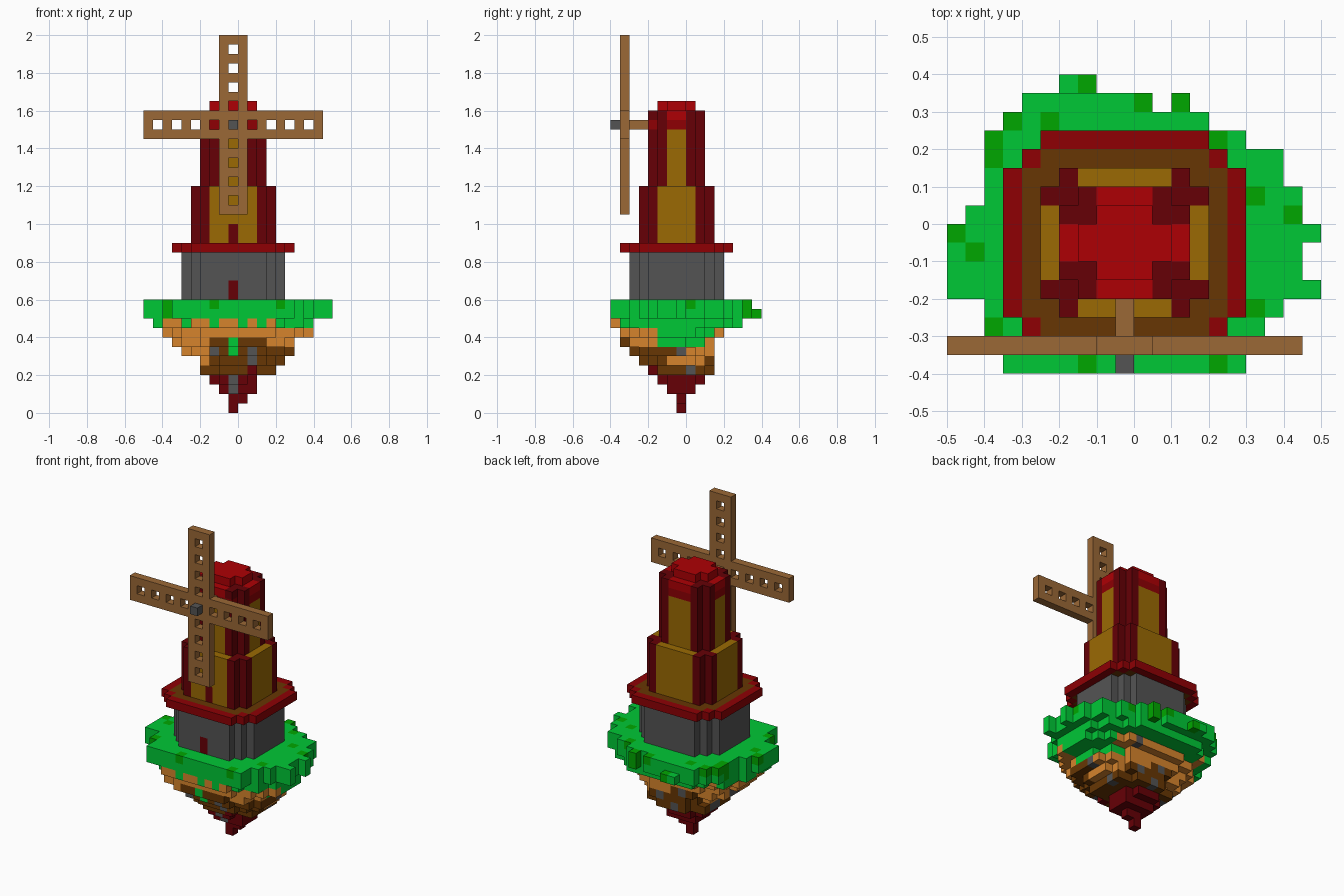
import bpy
import bmesh
import random

old = bpy.data.objects.get("Cube")
if old:
    bpy.data.objects.remove(old)

random.seed(4)
U = 0.05  # edge length of one block


def linear(c):
    c /= 255
    return c / 12.92 if c <= 0.04045 else ((c + 0.055) / 1.055) ** 2.4


PALETTE = {
    "grass": (0, 200, 54), "dark_grass": (0, 167, 0), "clay": (214, 132, 44),
    "soil": (103, 54, 3), "stone": (84, 84, 84), "sail_wood": (155, 104, 54),
    "ochre": (155, 106, 3), "roof_red": (174, 0, 5), "rim_red": (142, 0, 4),
    "dark_red": (102, 0, 6),
}
MATS = {}
for name, rgb in PALETTE.items():
    m = bpy.data.materials.new(name)
    m.use_nodes = True
    col = tuple(linear(c) for c in rgb) + (1.0,)
    m.diffuse_color = col
    bsdf = m.node_tree.nodes["Principled BSDF"]
    bsdf.inputs["Base Color"].default_value = col
    bsdf.inputs["Roughness"].default_value = 0.9
    MATS[name] = m


def fill(cells, x, y, z, colour):
    """Fill a block range (end exclusive); later fills overwrite earlier ones."""
    for i in range(*x):
        for j in range(*y):
            for k in range(*z):
                cells[i, j, k] = colour


def stepped(cells, spans, z, colour):
    """Fill a stepped outline made of overlapping rectangles."""
    for x, y in spans:
        fill(cells, x, y, z, colour)


# Corner offsets of the six sides of a block, wound outwards
SIDES = {
    (1, 0, 0): ((1, 0, 0), (1, 1, 0), (1, 1, 1), (1, 0, 1)),
    (-1, 0, 0): ((0, 0, 0), (0, 0, 1), (0, 1, 1), (0, 1, 0)),
    (0, 1, 0): ((0, 1, 0), (0, 1, 1), (1, 1, 1), (1, 1, 0)),
    (0, -1, 0): ((0, 0, 0), (1, 0, 0), (1, 0, 1), (0, 0, 1)),
    (0, 0, 1): ((0, 0, 1), (1, 0, 1), (1, 1, 1), (0, 1, 1)),
    (0, 0, -1): ((0, 0, 0), (0, 1, 0), (1, 1, 0), (1, 0, 0)),
}


def build(name, cells):
    """Make one object from the exposed sides of the blocks."""
    me = bpy.data.meshes.new(name)
    slots = sorted(set(cells.values()))
    for s in slots:
        me.materials.append(MATS[s])
    bm = bmesh.new()
    verts = {}
    for (i, j, k), colour in cells.items():
        for (dx, dy, dz), corners in SIDES.items():
            if (i + dx, j + dy, k + dz) in cells:
                continue
            loop = []
            for a, b, c in corners:
                key = (i + a, j + b, k + c)
                if key not in verts:
                    verts[key] = bm.verts.new([v * U for v in key])
                loop.append(verts[key])
            bm.faces.new(loop).material_index = slots.index(colour)
    bm.to_mesh(me)
    bm.free()
    ob = bpy.data.objects.new(name, me)
    bpy.context.collection.objects.link(ob)


# Grass: one x span per row, from front to back
ROWS = [(-7, 6), (-7, 6), (-8, 7), (-8, 8), (-10, 10), (-10, 9), (-10, 9), (-10, 10),
        (-9, 9), (-8, 9), (-8, 8), (-8, 8), (-8, 6), (-7, 4), (-6, 1)]
grass = {}
for row, span in enumerate(ROWS):
    fill(grass, span, (row - 8, row - 7), (10, 12), "grass")
fill(grass, (-4, -2), (7, 8), (10, 11), "grass")
fill(grass, (2, 3), (6, 7), (10, 12), "grass")
# Darker tufts in the top layer, a few reaching down the rim
TUFTS = [(0, 6), (2, 6), (-7, 5), (-5, 5), (4, 4), (-8, 3), (-8, 4), (6, 1),
         (8, 0), (-9, -2), (-10, -1), (-8, -6), (-3, -8), (4, -8), (6, -5)]
for i, j in TUFTS:
    grass[i, j, 11] = "dark_grass"
for i, j in ((-3, 7), (2, 6), (-8, -6), (-8, 3)):
    grass[i, j, 10] = "dark_grass"
build("grass_top", grass)


# Earth: shrinking rounded layers (layer, x span, y span)
LAYERS = [(9, (-9, 8), (-8, 6)), (8, (-8, 8), (-7, 4)), (7, (-7, 6), (-7, 3)),
          (6, (-6, 6), (-6, 3)), (5, (-4, 5), (-5, 3)), (4, (-4, 4), (-4, 3)),
          (3, (-3, 2), (-3, 2)), (2, (-2, 2), (-2, 1)), (1, (-1, 1), (-1, 0)),
          (0, (-1, 0), (-1, 0))]


def earth_colour(i, j, k):
    r = random.random()
    if k <= 3:
        return "dark_red"
    if k == 9:
        return "grass" if i >= 4 or j >= 4 or r < 0.35 else "clay"
    if k == 8:
        return "grass" if i >= 5 and j >= -3 else "clay"
    if k == 7:
        if i >= 3 and -3 <= j < 2:
            return "grass"
        return "soil" if -3 <= i < 3 and j < -4 else "clay"
    if r > 0.93:
        return "stone"
    if k == 6:
        return "clay" if (i >= 0 and j >= 0) or i <= -4 else "soil"
    if k == 5:
        return "clay" if (i >= 3 and -2 <= j < 2) or i == -4 else "soil"
    return "soil"


earth = {}
for k, (x0, x1), (y0, y1) in LAYERS:
    for i in range(x0, x1):
        for j in range(y0, y1):
            u = (2 * i + 1 - x0 - x1) / (x1 - x0)
            v = (2 * j + 1 - y0 - y1) / (y1 - y0)
            if u * u + v * v <= 1.1 and (i, j, 10) in grass:
                earth[i, j, k] = earth_colour(i, j, k)
# Hanging grass and loose stones
fill(earth, (-1, 0), (-7, -6), (7, 8), "grass")
fill(earth, (-1, 0), (-6, -5), (6, 7), "grass")
for i, j, k in ((-6, -2, 6), (-6, -1, 6), (-3, -5, 6), (1, -6, 6), (1, -5, 5), (5, -1, 6),
                (-1, -3, 3), (-1, -2, 2), (2, 3, 8), (3, 0, 4), (1, -4, 4)):
    earth[i, j, k] = "stone"
earth[1, -4, 4] = "dark_red"
build("earth", earth)

# Stone base with its door
base = {}
stepped(base, [((-6, 5), (-4, 2)), ((-5, 4), (-5, 3)), ((-4, 3), (-6, 4))], (12, 17), "stone")
fill(base, (-1, 0), (-6, -5), (12, 14), "dark_red")
build("stone_base", base)

# Balcony: red rim around a brown floor
balcony = {}
stepped(balcony, [((-7, 6), (-5, 3)), ((-6, 5), (-6, 4)), ((-5, 4), (-7, 5))], (17, 18), "rim_red")
stepped(balcony, [((-6, 5), (-5, 3)), ((-5, 4), (-6, 4))], (17, 18), "soil")
build("balcony", balcony)

# Lower tower: dark corner posts, ochre walls, door
lower = {}
stepped(lower, [((-5, 4), (-4, 2)), ((-4, 3), (-5, 3))], (18, 24), "dark_red")
stepped(lower, [((-3, 2), (-5, 3)), ((-5, 4), (-3, 1))], (18, 24), "ochre")
fill(lower, (-1, 0), (-5, -4), (18, 20), "dark_red")
build("lower_tower", lower)

# Upper tower: posts, walls and a two-tone red band
upper = {}
stepped(upper, [((-4, 3), (-3, 1)), ((-3, 2), (-4, 2))], (24, 32), "dark_red")
cross = [((-2, 1), (-4, 2)), ((-4, 3), (-2, 0))]
stepped(upper, cross, (24, 30), "ochre")
stepped(upper, cross, (30, 31), "rim_red")
stepped(upper, cross, (31, 32), "roof_red")
fill(upper, (-3, 2), (-4, -3), (30, 31), "rim_red")
build("upper_tower", upper)

# Roof cap
roof = {}
stepped(roof, [((-2, 1), (-3, 1)), ((-3, 2), (-2, 0))], (32, 33), "roof_red")
build("roof_cap", roof)

# Sails: two crossed beams with square holes
sails = {}
fill(sails, (-2, 1), (-7, -6), (21, 40), "sail_wood")
fill(sails, (-10, 9), (-7, -6), (29, 32), "sail_wood")
for n in range(2, 10, 2):
    for hole in ((-1 - n, -7, 30), (-1 + n, -7, 30), (-1, -7, 30 - n), (-1, -7, 30 + n)):
        sails.pop(hole, None)
build("sails", sails)

# Axle and hub
axle = {}
fill(axle, (-1, 0), (-6, -4), (30, 31), "sail_wood")
build("axle", axle)
hub = {}
fill(hub, (-1, 0), (-8, -7), (30, 31), "stone")
build("hub", hub)
